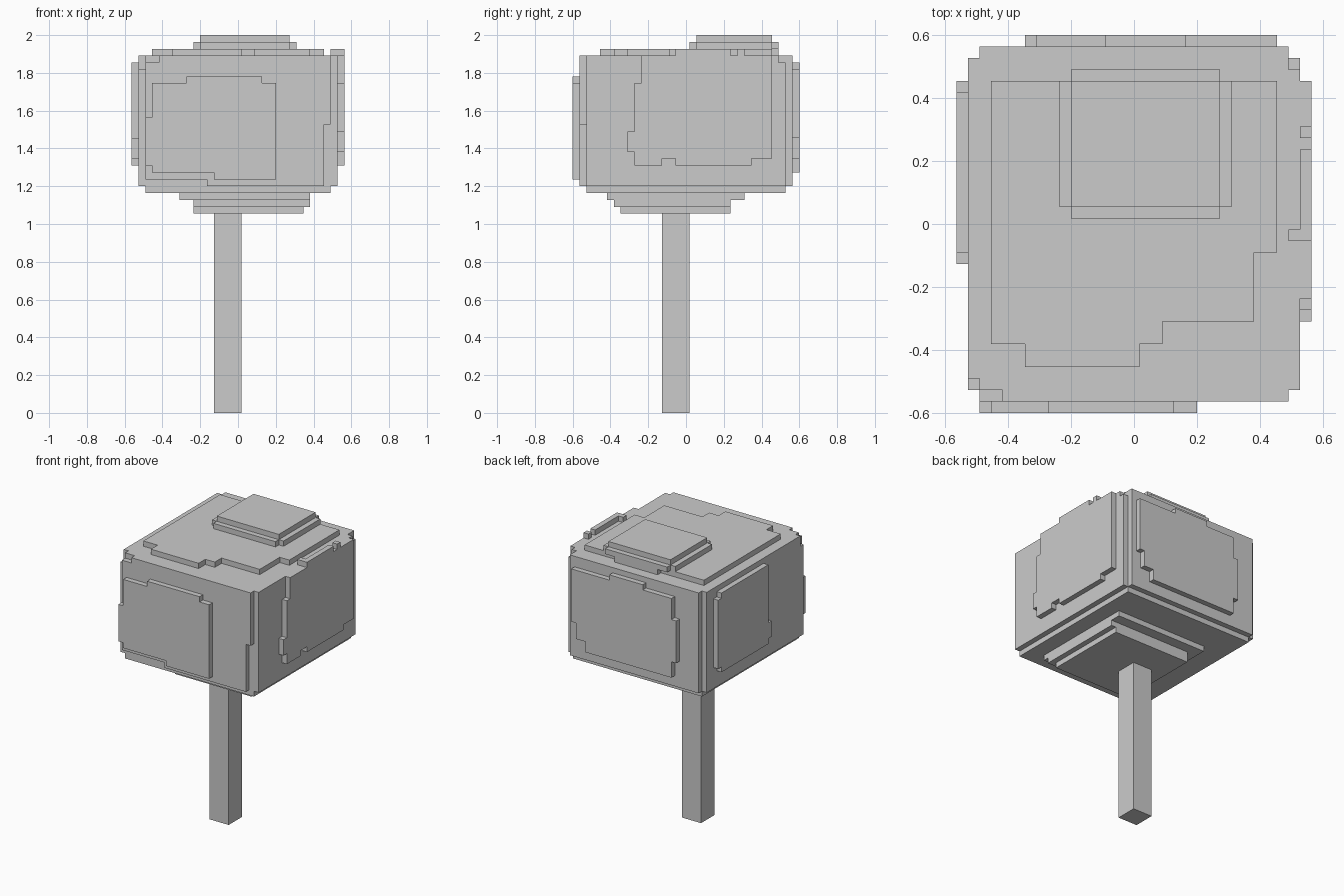
import bpy, bmesh
from math import radians

if "Cube" in bpy.data.objects:
    bpy.data.objects.remove(bpy.data.objects["Cube"])

U = 2 / 55          # one block; the model is 31 x 33 x 55 blocks


def cells(x0, x1, y0, y1, z0, z1):
    return {(x, y, z) for x in range(x0, x1) for y in range(y0, y1) for z in range(z0, z1)}


def build(name, solid):
    """Skin a set of blocks with only its exposed faces, merging flat areas."""
    bm = bmesh.new()
    verts = {}

    def vert(p):
        if p not in verts:
            verts[p] = bm.verts.new(((p[0] - .5) * U, (p[1] - .5) * U, p[2] * U))
        return verts[p]

    for c in sorted(solid):
        for axis in range(3):
            a, b = (axis + 1) % 3, (axis + 2) % 3
            for side in (0, 1):
                n = list(c)
                n[axis] += 2 * side - 1
                if tuple(n) in solid:
                    continue
                loop = [(0, 0), (1, 0), (1, 1), (0, 1)]
                corners = []
                for da, db in (loop if side else loop[::-1]):
                    p = list(c)
                    p[axis] += side
                    p[a] += da
                    p[b] += db
                    corners.append(vert(tuple(p)))
                bm.faces.new(corners)
    bmesh.ops.dissolve_limit(bm, angle_limit=radians(1), verts=bm.verts[:], edges=bm.edges[:])
    mesh = bpy.data.meshes.new(name)
    bm.to_mesh(mesh)
    bm.free()
    bpy.context.collection.objects.link(bpy.data.objects.new(name, mesh))


# Trunk
build("trunk", cells(-3, 1, -3, 1, 0, 29))

# Main block of leaves with its vertical corners nicked
leaves = cells(-14, 15, -15, 16, 33, 52)
for x in (-14, 14):
    for y in (-15, 15):
        leaves -= cells(x, x + 1, y, y + 1, 33, 52)
leaves -= cells(-14, -4, -15, -14, 33, 34)
leaves -= cells(13, 14, -15, -14, 33, 42)
leaves -= cells(-13, -11, -15, -14, 51, 52)
leaves -= cells(-14, -13, -14, -13, 50, 52)
leaves -= cells(14, 15, 14, 15, 51, 52)

# Stepped underside
leaves |= cells(-13, 14, -14, 15, 32, 33)
leaves |= cells(-8, 11, -11, 9, 31, 32)
leaves |= cells(-6, 11, -10, 7, 30, 31)
leaves |= cells(-6, 10, -9, 7, 29, 30)

# Top plate and crown
for x0, x1, y0, y1 in ((-12, 11, -8, 13), (11, 13, -2, 13), (-12, 3, -10, -8),
                       (-9, 1, -12, -10), (-3, 6, 13, 15 - 1)):
    leaves |= cells(x0, x1, y0, y1, 52, 53)
leaves |= cells(-6, 9, 2, 13, 53, 54) | cells(-5, 8, 1, 14, 53, 54)
leaves |= cells(-5, 8, 2, 13, 54, 55)

# Front plate: x0, x1, z0, z1
for x0, x1, z0, z1 in ((-12, 6, 35, 48), (-7, 4, 48, 49), (-3, 6, 34, 35), (-13, -12, 36, 43)):
    leaves |= cells(x0, x1, -16, -15, z0, z1)

# Back plate
for x0, x1, z0, z1 in ((-8, 10, 35, 50), (10, 12, 37, 50), (12, 13, 40, 50),
                       (-2, 5, 50, 51), (-9, -8, 38, 46)):
    leaves |= cells(x0, x1, 16, 17, z0, z1)

# Right plate: y0, y1, z0, z1, with raised lip along the top
for y0, y1, z0, z1 in ((-6, 10, 37, 52), (10, 13, 37, 52), (-7, -6, 36, 48), (-8, -7, 38, 41),
                       (-6, -3, 36, 37), (-1, 10, 36, 37), (-1, 7, 52, 53), (8, 9, 52, 53)):
    leaves |= cells(15, 16, y0, y1, z0, z1)
leaves |= cells(14, 15, -1, 0, 52, 53)

# Left plate
for y0, y1, z0, z1 in ((-2, 12, 36, 51), (12, 13, 37, 50), (-3, -2, 37, 40)):
    leaves |= cells(-15, -14, y0, y1, z0, z1)

build("leaf_canopy", leaves)
